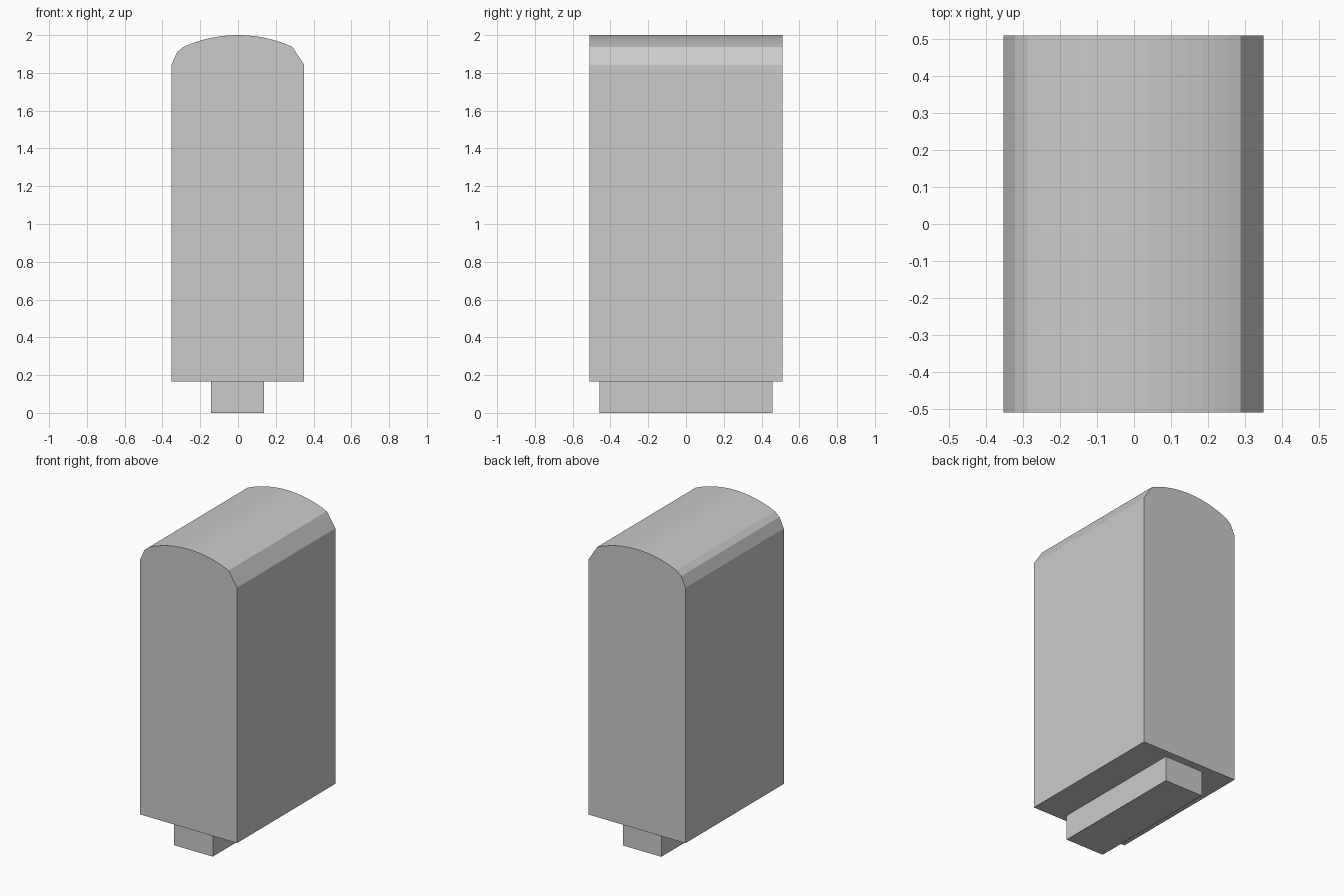
import bpy, bmesh, math

if "Cube" in bpy.data.objects:
    bpy.data.objects.remove(bpy.data.objects["Cube"])


def extrude_profile(name, profile, half_depth):
    """Extrude an XZ outline along Y, centred on y = 0."""
    bm = bmesh.new()
    face = bm.faces.new([bm.verts.new((x, -half_depth, z)) for x, z in profile])
    ext = bmesh.ops.extrude_face_region(bm, geom=[face])
    verts = [g for g in ext["geom"] if isinstance(g, bmesh.types.BMVert)]
    bmesh.ops.translate(bm, vec=(0, 2 * half_depth, 0), verts=verts)
    bmesh.ops.recalc_face_normals(bm, faces=bm.faces)
    mesh = bpy.data.meshes.new(name)
    bm.to_mesh(mesh)
    bm.free()
    obj = bpy.data.objects.new(name, mesh)
    bpy.context.collection.objects.link(obj)
    return obj


# Body: upright slab with a shallow arched top and uneven shoulders
half_w, rise, steps = 0.288, 0.062, 16
radius = (half_w ** 2 + rise ** 2) / (2 * rise)
sweep = math.asin(half_w / radius)
arch = []
for i in range(steps + 1):
    a = sweep * (1 - 2 * i / steps)
    arch.append((radius * math.sin(a), 2 - radius + radius * math.cos(a)))
body = [(-0.353, 0.165), (0.35, 0.165), (0.35, 1.842)] + arch
body += [(-0.322, 1.91), (-0.353, 1.842)]
extrude_profile("body", body, 0.51)

# Foot: narrow plinth under the body
foot = [(-0.142, 0), (0.138, 0), (0.138, 0.165), (-0.142, 0.165)]
extrude_profile("foot", foot, 0.459)
